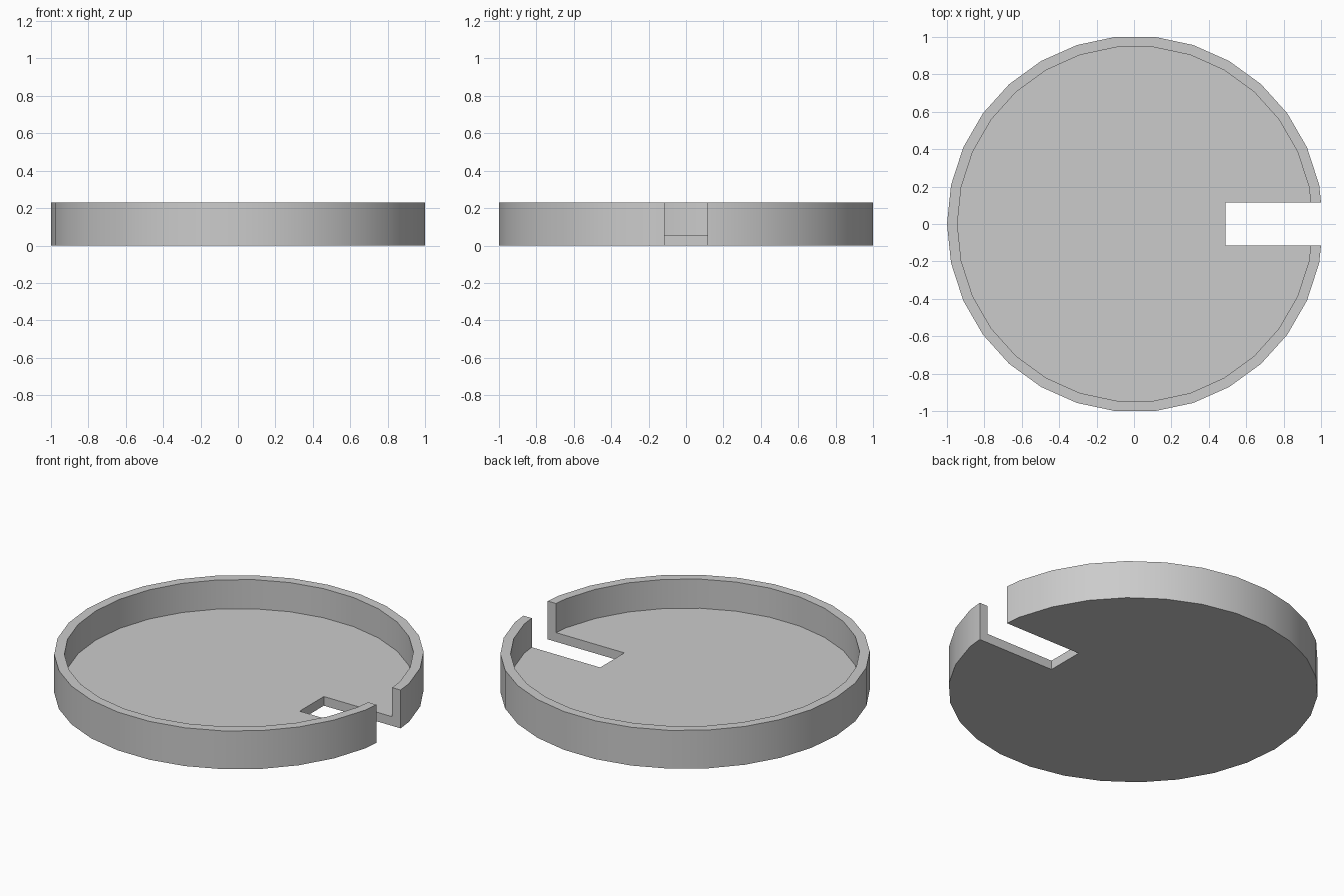
import bpy
import bmesh
from math import cos, sin, pi, radians
from mathutils import Vector

SIDES = 30
CENTRE_X = 0.006
OUTER, INNER = 1.0055, 0.95
HEIGHT, FLOOR = 0.23, 0.055
SLOT_END, SLOT_HALF = 0.49, 0.115

cube = bpy.data.objects.get("Cube")
if cube:
    bpy.data.objects.remove(cube, do_unlink=True)

grey = bpy.data.materials.new("plain grey")
grey.use_nodes = True
colour = (0.6, 0.6, 0.6, 1)
grey.diffuse_color = colour
grey.node_tree.nodes["Principled BSDF"].inputs["Base Color"].default_value = colour


def prism(name, outline, bottom, top):
    """Upright solid with the given outline, counter-clockwise from above."""
    bm = bmesh.new()
    base = bm.faces.new([bm.verts.new((x, y, bottom)) for x, y in outline])
    lifted = bmesh.ops.extrude_face_region(bm, geom=[base], use_keep_orig=True)
    verts = [v for v in lifted["geom"] if isinstance(v, bmesh.types.BMVert)]
    bmesh.ops.translate(bm, verts=verts, vec=Vector((0, 0, top - bottom)))
    bmesh.ops.recalc_face_normals(bm, faces=bm.faces)
    mesh = bpy.data.meshes.new(name)
    bm.to_mesh(mesh)
    bm.free()
    mesh.materials.append(grey)
    obj = bpy.data.objects.new(name, mesh)
    bpy.context.collection.objects.link(obj)
    return obj


def ring(radius):
    angles = [2 * pi * i / SIDES for i in range(SIDES)]
    return [(CENTRE_X + radius * cos(a), radius * sin(a)) for a in angles]


def cut(target, cutter):
    cutter.hide_render = True
    mod = target.modifiers.new("cut", "BOOLEAN")
    mod.operation = "DIFFERENCE"
    mod.solver = "EXACT"
    mod.object = cutter
    bpy.context.view_layer.objects.active = target
    bpy.ops.object.modifier_apply(modifier=mod.name)
    bpy.data.objects.remove(cutter, do_unlink=True)


# Round tray, hollowed from above
tray = prism("round_tray", ring(OUTER), 0, HEIGHT)
cut(tray, prism("hollow_cutter", ring(INNER), FLOOR, HEIGHT + 1))

# Slot through the wall and floor
slot = [(SLOT_END, -SLOT_HALF), (1.5, -SLOT_HALF), (1.5, SLOT_HALF), (SLOT_END, SLOT_HALF)]
cut(tray, prism("slot_cutter", slot, -1, HEIGHT + 1))

# Smooth round walls with crisp rims
bpy.ops.object.select_all(action="DESELECT")
tray.select_set(True)
bpy.context.view_layer.objects.active = tray
bpy.ops.object.shade_smooth_by_angle(angle=radians(30))
